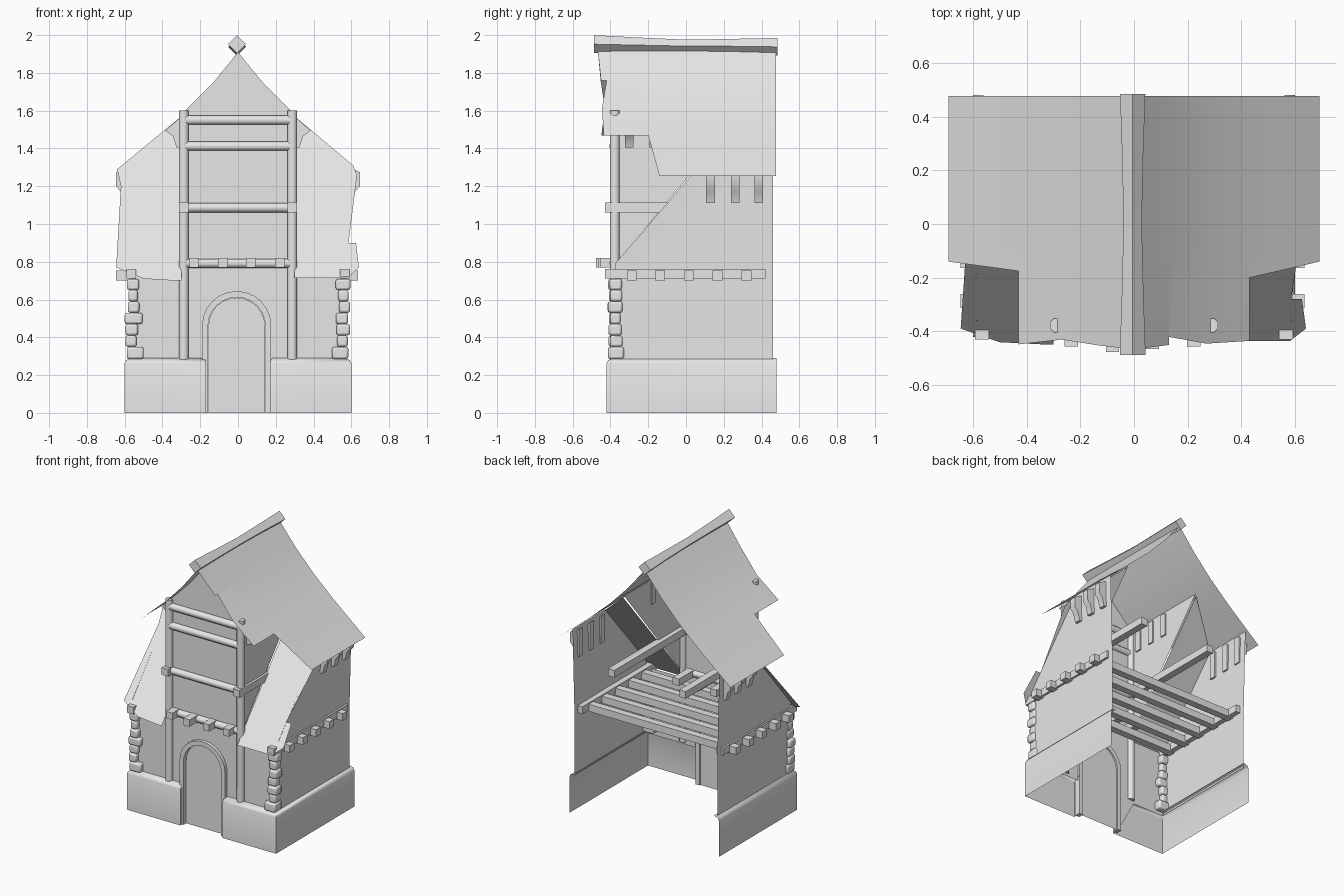
import bpy, bmesh, math, random
from mathutils import Vector

random.seed(4)
if "Cube" in bpy.data.objects:
    bpy.data.objects.remove(bpy.data.objects["Cube"], do_unlink=True)

grey = bpy.data.materials.new("plain_grey")
grey.use_nodes = True
COLOUR = (0.8, 0.8, 0.8, 1)
grey.diffuse_color = COLOUR
grey.node_tree.nodes["Principled BSDF"].inputs["Base Color"].default_value = COLOUR
parts = []


def build(name, faces):
    """Object from faces given as lists of points."""
    bm = bmesh.new()
    for pts in faces:
        bm.faces.new([bm.verts.new(p) for p in pts])
    bmesh.ops.remove_doubles(bm, verts=bm.verts, dist=0.0005)
    bmesh.ops.recalc_face_normals(bm, faces=bm.faces)
    me = bpy.data.meshes.new(name)
    bm.to_mesh(me)
    bm.free()
    me.materials.append(grey)
    ob = bpy.data.objects.new(name, me)
    bpy.context.collection.objects.link(ob)
    parts.append(ob)
    return ob


def loft(name, rings, caps=True):
    """Skin between closed rings of points."""
    faces = []
    for a, b in zip(rings, rings[1:]):
        n = len(a)
        faces += [[a[i], a[(i + 1) % n], b[(i + 1) % n], b[i]] for i in range(n)]
    if caps:
        faces += [rings[0], rings[-1]]
    return build(name, faces)


def log(name, a, b, r, sides=8):
    """Straight beam from a to b; four sides make a square one."""
    a, b = Vector(a), Vector(b)
    d = (b - a).normalized()
    u = d.cross((0, 0, 1) if abs(d.z) < 0.9 else (0, 1, 0)).normalized()
    v = d.cross(u)
    if sides == 4:
        r *= math.sqrt(2)
    angles = [math.tau * (i + 0.5) / sides for i in range(sides)]
    return loft(name, [[p + r * (u * math.cos(t) + v * math.sin(t)) for t in angles]
                       for p in (a, b)])


def box(name, centre, size, bevel=0):
    x, y, z = centre
    w, d, h = (s / 2 for s in size)
    ob = loft(name, [[(x - w, y - d, k), (x + w, y - d, k), (x + w, y + d, k), (x - w, y + d, k)]
                     for k in (z - h, z + h)])
    if bevel:
        mod = ob.modifiers.new("worn_edges", "BEVEL")
        mod.width, mod.segments = bevel, 2
    return ob


def arch(half, top, y, x=-0.007):
    """Points of a round-headed doorway, from left foot to right foot."""
    spring = top - half
    curve = [(x - half * math.cos(math.pi * i / 12), y, spring + half * math.sin(math.pi * i / 12))
             for i in range(13)]
    return [(x - half, y, 0)] + curve + [(x + half, y, 0)]


WALL = -0.375

# Front wall with doorway, and the gable bay above
hole = arch(0.165, 0.63, WALL)
build("front_wall", [hole + [(0.16, WALL, 0.26), (0.57, WALL, 0.26), (0.57, WALL, 0.74),
                             (-0.57, WALL, 0.74), (-0.57, WALL, 0.26), (-0.17, WALL, 0.26)]])
build("gable_wall", [[(x, WALL, z) for x, z in
                      [(-0.29, 0.74), (0.29, 0.74), (0.29, 1.59), (0.13, 1.75), (0, 1.91),
                       (-0.13, 1.75), (-0.29, 1.59)]]])

# Door and its arched surround
build("door", [arch(0.15, 0.61, -0.37)])
loops = [arch(0.183, 0.645, -0.36), arch(0.183, 0.645, -0.4),
         arch(0.152, 0.612, -0.4), arch(0.152, 0.612, -0.36)]
loft("door_surround", [list(r) for r in zip(*loops)])

for s, side in ((1, "left"), (-1, "right")):
    # Plinth, rounded in at the top and open at the back
    rows = []
    for inset, z in ((0, 0), (0, 0.262), (0.008, 0.28), (0.04, 0.29)):
        door_x = 0.17 + inset * 0.3
        rows.append([(s * door_x, -0.36, z), (s * door_x, -0.42 + inset, z),
                     (s * (0.6 - inset), -0.42 + inset, z), (s * (0.6 - inset), 0.48, z)])
    build(side + "_plinth", [[a[i], a[i + 1], b[i + 1], b[i]]
                             for a, b in zip(rows, rows[1:]) for i in range(3)])

    # Side wall, cut to the slope of the lean-to roof
    build(side + "_side_wall", [[(s * x, y, z) for x, y, z in
          [(0.575, WALL, 0.27), (0.575, 0.46, 0.27), (0.575, 0.46, 0.74), (0.575, WALL, 0.74)]],
          [(s * x, y, z) for x, y, z in
          [(0.575, WALL, 0.74), (0.575, 0.46, 0.74), (0.59, 0.46, 1.33), (0.59, 0.09, 1.33),
           (0.585, WALL, 0.79)]]])

    # Lean-to roof with ragged outer edge
    if s > 0:
        edge = [(0.3, 0.715), (0.58, 0.715), (0.64, 0.77), (0.625, 0.9), (0.585, 0.9),
                (0.63, 1.26), (0.61, 1.31), (0.3, 1.57)]
    else:
        edge = [(0.3, 0.7), (0.33, 0.7), (0.5, 0.71), (0.645, 0.77), (0.62, 1.2),
                (0.64, 1.29), (0.3, 1.57)]
    build(side + "_lean_to_roof", [[(s * x, -0.44 + 0.85 * (z - 0.71), z) for x, z in edge]])

    # Cheek wall of the gable bay
    build(side + "_bay_cheek", [[(s * 0.295, y, z) for y, z in
          [(WALL, 0.74), (WALL, 1.585), (0.29, 1.585), (-0.37, 0.79)]]])

    # Post, floor beam and mid beam
    log(side + "_post", (s * 0.287, -0.377, 0.28), (s * 0.287, -0.377, 1.6), 0.028)
    log(side + "_floor_beam", (s * 0.565, -0.43, 0.737), (s * 0.565, 0.42, 0.737), 0.026, 4)
    log(side + "_mid_beam", (s * 0.287, -0.43, 1.087), (s * 0.287, 0.45, 1.087), 0.026, 4)

    # Curved eave brackets on the side wall and on the cheek
    low = [(0.575, 1.31), (0.645, 1.275), (0.645, 1.2), (0.62, 1.17), (0.605, 1.11), (0.575, 1.11)]
    high = [(0.285, 1.57), (0.31, 1.56), (0.385, 1.495), (0.345, 1.465), (0.325, 1.405), (0.285, 1.405)]
    for kind, profile, places in (("eave_bracket", low, (0.13, 0.26, 0.385)),
                                  ("bay_bracket", high, (-0.3, -0.17, -0.04))):
        for y in places:
            loft(f"{side}_{kind}", [[(s * x, y + d, z) for x, z in profile]
                                    for d in (-0.023, 0.023)])

    # Stacked corner stones
    z = 0.285
    for i in range(7):
        h = 0.06 if i else 0.065
        out = random.uniform(0.58, 0.597)
        inn = random.uniform(0.515, 0.54) - (0.02 if i == 0 else 0)
        if s < 0 and i == 3:
            inn, out = 0.505, 0.6
        back = random.uniform(-0.35, -0.333) + (0.015 if i == 0 else 0)
        front = random.uniform(-0.415, -0.4)
        box(side + "_corner_stone", (s * (out + inn) / 2, (front + back) / 2, z + h / 2),
            (out - inn, back - front, h), 0.012)
        z += h

    # Main roof sheet: bands from ridge to eave, each with its own front edge
    line = [(0, 1.92), (0.13, 1.76), (0.27, 1.613), (0.43, 1.468), (0.69, 1.253)]
    if s > 0:
        fronts = [(-0.467, -0.45), (-0.42, -0.445), (-0.445, -0.435), (-0.2, -0.14)]
    else:
        fronts = [(-0.467, -0.452), (-0.452, -0.43), (-0.43, -0.448), (-0.175, -0.14)]
    bands = []
    for (x0, z0), (x1, z1), (f0, f1) in zip(line, line[1:], fronts):
        bands.append([(s * x0, f0, z0), (s * x1, f1, z1), (s * x1, -0.1, z1), (s * x0, -0.1, z0)])
        bands.append([(s * x0, -0.1, z0), (s * x1, -0.1, z1), (s * x1, 0.476, z1), (s * x0, 0.476, z0)])
    build(side + "_main_roof", bands)

# Sagging ridge beam
ridge = [(-0.488, 1.952, 0.048), (-0.25, 1.947, 0.04), (0, 1.942, 0.034),
         (0.25, 1.941, 0.039), (0.484, 1.938, 0.047)]
loft("ridge_beam", [[(-0.005 + r, y, z), (-0.005, y, z + r), (-0.005 - r, y, z), (-0.005, y, z - r)]
                    for y, z, r in ridge])

# Cross rails between the posts
for z in (1.55, 1.412, 1.086, 0.792):
    log("front_rail", (-0.275, -0.38, z), (0.275, -0.38, z), 0.026)

# Floor joists across the house
for y in (-0.287, -0.137, 0.015, 0.167, 0.32):
    log("floor_joist", (-0.645, y, 0.728), (0.635, y, 0.728), 0.026, 4)

# Short joist ends under the gable bay
for x, front in ((-0.233, -0.455), (-0.08, -0.477), (0.068, -0.465), (0.222, -0.455)):
    log("bay_joist", (x, front, 0.794), (x, -0.2, 0.794), 0.025, 4)

# Smooth round timber, keep sharp edges
bpy.ops.object.select_all(action="DESELECT")
for ob in parts:
    ob.select_set(True)
bpy.context.view_layer.objects.active = parts[0]
bpy.ops.object.shade_smooth_by_angle(angle=math.radians(50))
